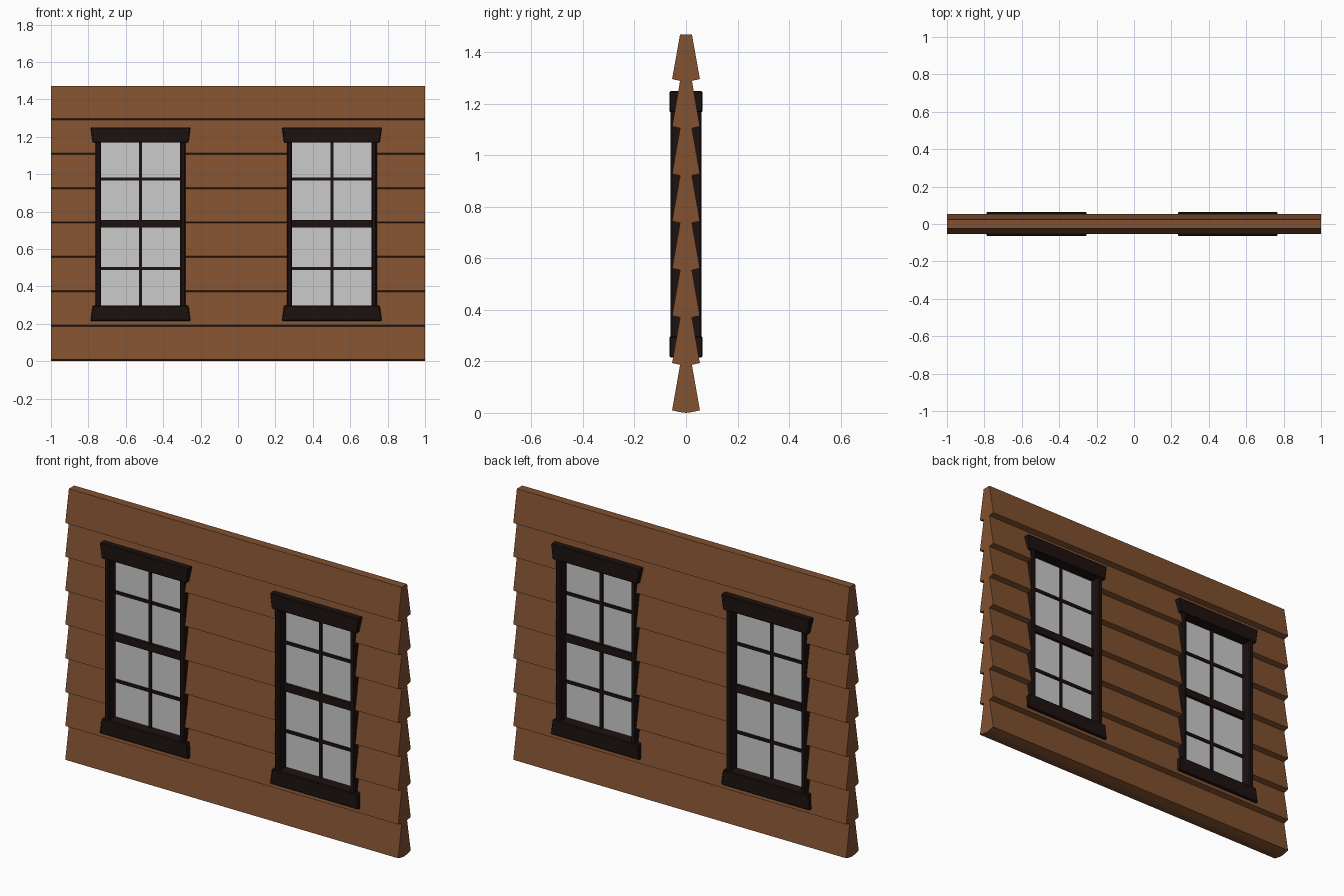
import bpy, bmesh

if "Cube" in bpy.data.objects:
    bpy.data.objects.remove(bpy.data.objects["Cube"])


def material(name, rgb):
    m = bpy.data.materials.new(name)
    m.diffuse_color = (*rgb, 1)
    m.use_nodes = True
    m.node_tree.nodes["Principled BSDF"].inputs["Base Color"].default_value = m.diffuse_color
    return m


WOOD = material("brown_wood", (0.22, 0.082, 0.03))
DARK = material("dark_wood", (0.012, 0.006, 0.005))


def prism(name, pts, axis, lo, hi, mat=None, bevel=0):
    """Extrude a closed profile along x (points are y, z) or y (points are x, z)."""
    bm = bmesh.new()

    def place(p, d):
        return (d, p[0], p[1]) if axis == "x" else (p[0], d, p[1])

    a = [bm.verts.new(place(p, lo)) for p in pts]
    b = [bm.verts.new(place(p, hi)) for p in pts]
    bm.faces.new(a)
    bm.faces.new(b)
    n = len(pts)
    for i in range(n):
        j = (i + 1) % n
        bm.faces.new((a[i], a[j], b[j], b[i]))
    bmesh.ops.recalc_face_normals(bm, faces=bm.faces)
    me = bpy.data.meshes.new(name)
    bm.to_mesh(me)
    bm.free()
    ob = bpy.data.objects.new(name, me)
    bpy.context.collection.objects.link(ob)
    if mat:
        me.materials.append(mat)
    if bevel:
        mod = ob.modifiers.new("edge", "BEVEL")
        mod.width = bevel
        mod.segments = 1
    return ob


def panel(name, x0, x1, z0, z1, depth, mat=None, bevel=0):
    pts = [(x0, z0), (x1, z0), (x1, z1), (x0, z1)]
    return prism(name, pts, "y", -depth, depth, mat, bevel)


# Clapboard wall: eight boards flaring outwards on both sides
BOARDS, PITCH = 8, 1.47 / 8
side = []
for i in range(BOARDS):
    z = i * PITCH
    side += [(0.023, z + 0.003), (0.054, z + 0.010)]
side.append((0.023, 1.47))
profile = [(0, 0)] + side + [(-y, z) for y, z in reversed(side)]
wall = prism("clapboard_wall", profile, "x", -1, 1, WOOD)

for tag, cx in (("left", -0.521), ("right", 0.502)):
    # Opening through the wall, hidden behind the frame
    hole = panel(f"{tag}_opening_cutter", cx - 0.226, cx + 0.226, 0.25, 1.21, 0.2)
    hole.hide_render = True
    hole.hide_viewport = True
    cut = wall.modifiers.new(f"{tag}_opening", "BOOLEAN")
    cut.operation = "DIFFERENCE"
    cut.solver = "EXACT"
    cut.object = hole

    # Jambs
    for s, end in ((-1, "left"), (1, "right")):
        xs = sorted((cx + s * 0.212, cx + s * 0.24))
        panel(f"{tag}_window_{end}_jamb", xs[0], xs[1], 0.28, 1.18, 0.061, DARK, 0.006)

    # Header and sill with slanted ends
    for part, wide, narrow in (("header", 1.25, 1.168), ("sill", 0.215, 0.297)):
        pts = [(cx - 0.267, wide), (cx + 0.267, wide),
               (cx + 0.256, narrow), (cx - 0.256, narrow)]
        prism(f"{tag}_window_{part}", pts, "y", -0.064, 0.064, DARK, 0.004)

    # Glass, meeting rail and glazing bars
    panel(f"{tag}_window_glass", cx - 0.216, cx + 0.216, 0.29, 1.175, 0.004)
    panel(f"{tag}_window_meeting_rail", cx - 0.215, cx + 0.215, 0.715, 0.755, 0.02, DARK)
    panel(f"{tag}_window_upright_bar", cx - 0.008, cx + 0.008, 0.29, 1.175, 0.012, DARK)
    for k, z in (("lower", 0.495), ("upper", 0.975)):
        panel(f"{tag}_window_{k}_cross_bar", cx - 0.215, cx + 0.215,
              z - 0.008, z + 0.008, 0.0115, DARK)
